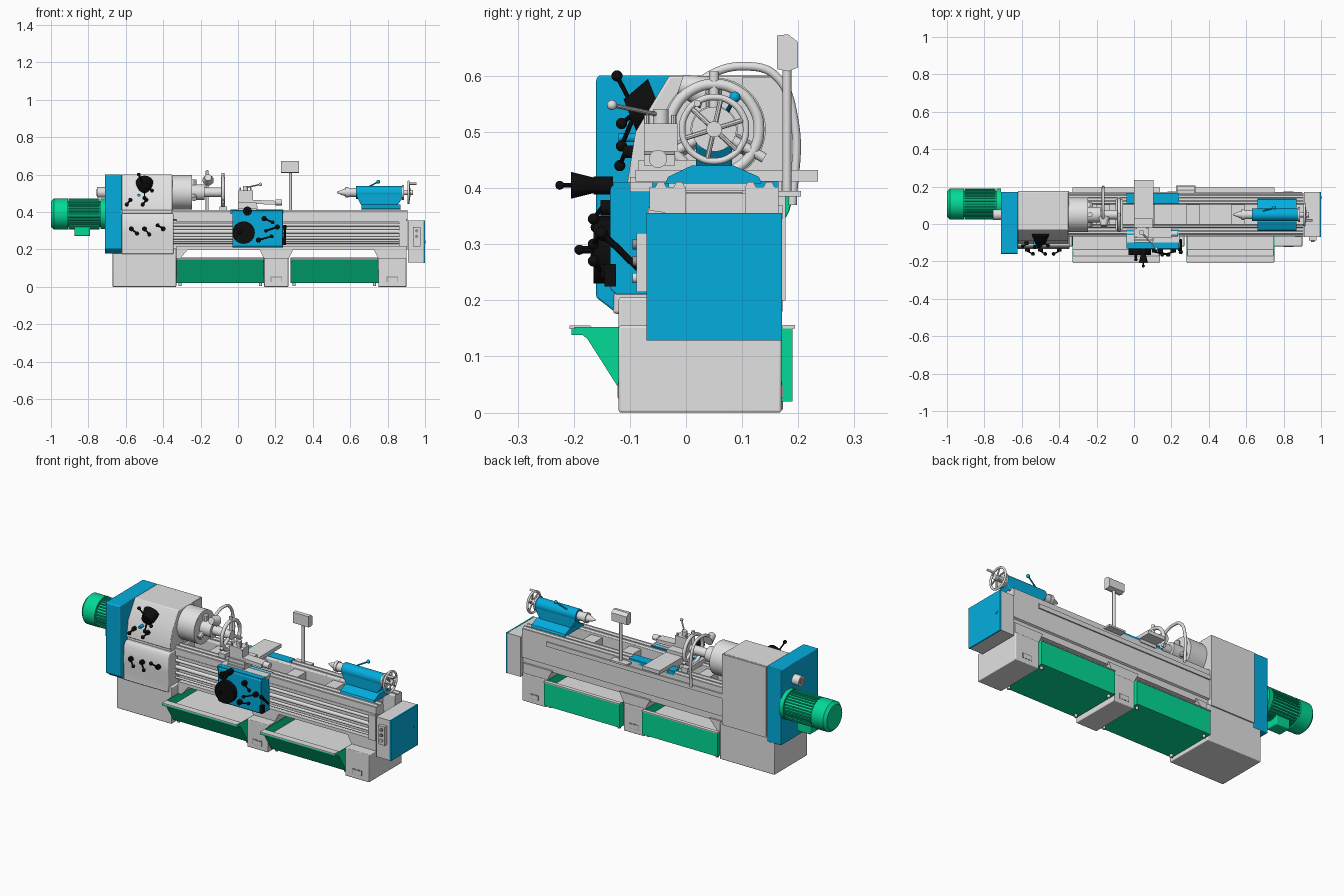
import bpy, bmesh, math
from mathutils import Vector

def material(name, rgb):
    m = bpy.data.materials.new(name)
    m.diffuse_color = (*rgb, 1)
    return m

GREY = material("light grey paint", (0.76, 0.76, 0.76))
DARK = material("recess grey", (0.3, 0.3, 0.3))
BLUE = material("blue paint", (0.001, 0.42, 0.74))
GREEN = material("green paint", (0.001, 0.70, 0.31))
BLACK = material("black plastic", (0.004, 0.004, 0.004))
SY, SZ = 0.05, 0.505  # spindle axis

def finish(name, bm, mat, bevel=0, smooth=False):
    bmesh.ops.recalc_face_normals(bm, faces=bm.faces[:])
    me = bpy.data.meshes.new(name)
    bm.to_mesh(me)
    bm.free()
    ob = bpy.data.objects.new(name, me)
    bpy.context.collection.objects.link(ob)
    me.materials.append(mat)
    if bevel:
        b = ob.modifiers.new("rounded edges", 'BEVEL')
        b.width, b.segments = bevel, 3
    if smooth or bevel:
        bpy.ops.object.select_all(action='DESELECT')
        ob.select_set(True)
        bpy.context.view_layer.objects.active = ob
        bpy.ops.object.shade_smooth_by_angle(angle=math.radians(35))

def prism(name, pts, a, b, mat=GREY, axis='X', bevel=0):
    # axis X: points are (y, z); axis Y: points are (x, z)
    bm = bmesh.new()
    lo, hi = ([bm.verts.new((t, p[0], p[1]) if axis == 'X' else (p[0], t, p[1])) for p in pts] for t in (a, b))
    bm.faces.new(lo)
    bm.faces.new(hi)
    for i in range(len(pts)):
        j = (i + 1) % len(pts)
        bm.faces.new((lo[i], lo[j], hi[j], hi[i]))
    finish(name, bm, mat, bevel)

def box(name, x0, x1, y0, y1, z0, z1, mat=GREY, bevel=0):
    prism(name, [(y0, z0), (y1, z0), (y1, z1), (y0, z1)], x0, x1, mat, 'X', bevel)

def cyl(name, p, q, r, mat=GREY, r2=None, seg=32):
    p, q = Vector(p), Vector(q)
    bm = bmesh.new()
    bmesh.ops.create_cone(bm, cap_ends=True, segments=seg, radius1=r,
                          radius2=r if r2 is None else r2, depth=(q - p).length)
    bm.transform((q - p).to_track_quat('Z', 'Y').to_matrix().to_4x4())
    bmesh.ops.translate(bm, verts=bm.verts[:], vec=(p + q) / 2)
    finish(name, bm, mat, smooth=True)

def shaft(name, x0, x1, r, mat=GREY, r2=None, y=SY, z=SZ, seg=32):
    cyl(name, (x0, y, z), (x1, y, z), r, mat, r2, seg)

def knob(name, x, y0, y1, z, r, mat=BLACK, r2=None):
    cyl(name, (x, y0, z), (x, y1, z), r, mat, r2)

def lever(name, p, q, mat=BLACK, r=0.004, ball=0.01):
    cyl(name + "_rod", p, q, r, mat, seg=10)
    bm = bmesh.new()
    bmesh.ops.create_uvsphere(bm, u_segments=16, v_segments=10, radius=ball)
    bmesh.ops.translate(bm, verts=bm.verts[:], vec=q)
    finish(name + "_knob", bm, mat, smooth=True)

def tube(name, pts, r, closed=False):
    cu = bpy.data.curves.new(name, 'CURVE')
    cu.dimensions, cu.bevel_depth, cu.bevel_resolution = '3D', r, 3
    s = cu.splines.new('BEZIER')
    s.bezier_points.add(len(pts) - 1)
    s.use_cyclic_u = closed
    for b, p in zip(s.bezier_points, pts):
        b.co = p
        b.handle_left_type = b.handle_right_type = 'AUTO'
    cu.materials.append(GREY)
    bpy.context.collection.objects.link(bpy.data.objects.new(name, cu))

def around(x, r, a, y=SY, z=SZ):
    return (x, y + r * math.cos(a), z + r * math.sin(a))

def ring(name, x, R, r):
    tube(name, [around(x, R, math.tau * i / 12) for i in range(12)], r, True)

# Pedestals and bed feet
box("headstock_pedestal", -0.67, -0.33, -0.12, 0.17, 0, 0.205, GREY, 0.004)
for nm, a, b, c in (("middle", 0.14, 0.27, 0.30), ("end", 0.75, 0.90, 0.90)):
    box(nm + "_leg", a, b, -0.12, 0.17, 0, 0.155, GREY, 0.004)
    prism(nm + "_bed_foot", [(a, 0.15), (b, 0.15), (c, 0.21), (a - 0.03, 0.21)], -0.06, 0.165, GREY, 'Y')
    m = (a + b) / 2
    for y in (-0.1215, 0.1705):
        box(nm + "_leg_recess", m - 0.03, m + 0.03, y, y + 0.001, 0.025, 0.055, DARK)
        box(nm + "_leg_recess_pad", m - 0.026, m + 0.028, y - 0.001, y + 0.002, 0.027, 0.049)
prism("left_bed_foot", [(-0.33, 0.15), (-0.31, 0.15), (-0.26, 0.21), (-0.33, 0.21)], -0.06, 0.165, GREY, 'Y')

# Chip trays: green trough with a grey lining and lips
for nm, a, b in (("left", -0.33, 0.14), ("right", 0.28, 0.75)):
    prism(nm + "_chip_tray", [(-0.204, 0.15), (-0.204, 0.138), (-0.18, 0.138), (-0.105, 0.02), (0.19, 0.02),
                              (0.19, 0.15), (0.183, 0.15), (0.183, 0.105), (-0.14, 0.105), (-0.172, 0.15)], a, b, GREEN)
    prism(nm + "_tray_lining", [(-0.208, 0.149), (-0.172, 0.149), (-0.14, 0.104), (0.183, 0.104), (0.183, 0.108),
                                (-0.137, 0.108), (-0.17, 0.155), (-0.208, 0.155)], a + 0.003, b - 0.003)
    box(nm + "_tray_back_lip", a, b, 0.172, 0.194, 0.15, 0.156)
    for x in (a, b - 0.005):
        prism(nm + "_tray_end", [(-0.2, 0.152), (-0.14, 0.1), (0.185, 0.1), (0.185, 0.152)], x, x + 0.005, GREEN)
    for x, y in ((a + 0.02, -0.085), (a + 0.02, 0.165), (b - 0.02, -0.085), (b - 0.02, 0.165)):
        cyl(nm + "_tray_foot", (x, y, 0.005), (x, y, 0.025), 0.008, GREY, seg=12)

# Bed with open channel, ways, webs, feed shafts and rack
prism("bed", [(-0.03, 0.2), (0.155, 0.2), (0.155, 0.235), (0.165, 0.24), (0.165, 0.402), (0.105, 0.402), (0.105, 0.3),
              (0.0, 0.3), (0.0, 0.402), (-0.065, 0.402), (-0.065, 0.36), (-0.03, 0.355)], -0.35, 0.905)
for i in range(5):
    box("bed_web", 0.24 * i - 0.2, 0.24 * i - 0.13, -0.01, 0.11, 0.3, 0.39)
for y in (-0.045, -0.012, 0.115, 0.148):
    prism("bed_way", [(y - .011, .4), (y + .011, .4), (y + .005, .411), (y - .005, .411)], -0.35, 0.905)
for z, r in ((0.332, 0.009), (0.295, 0.011), (0.262, 0.008), (0.236, 0.006)):
    shaft("feed_shaft", -0.35, 0.9, r, GREY, None, -0.055, z, 16)
for row in (("bed_front_foot", -0.33, 0.9, -0.06, -0.03, 0.2, 0.218), ("back_rail", -0.35, 0.75, 0.163, 0.172, 0.345, 0.37),
            ("feed_rack", -0.33, 0.9, -0.068, -0.03, 0.348, 0.365), ("shaft_bracket", 0.86, 0.905, -0.07, -0.03, 0.215, 0.355),
            # Electrical box at the right end
            ("electrical_box", 0.91, 0.992, -0.07, 0.17, 0.13, 0.355), ("switch_plate", 0.935, 0.975, -0.088, -0.07, 0.215, 0.32),
            ("electrical_box_door", 0.992, 1.0, -0.07, 0.171, 0.128, 0.356, BLUE)):
    box(*row)
shaft("door_lock", 0.998, 1.002, 0.008, BLUE, None, 0.142, 0.24)
for z, mat in ((0.24, GREY), (0.27, DARK), (0.30, DARK)):
    knob("switch", 0.955, -0.088, -0.095, z, 0.009, mat)

# Feed gearbox and headstock
prism("feed_gearbox", [(-0.13, 0.176), (-0.128, 0.23), (-0.134, 0.29), (-0.128, 0.37), (-0.115, 0.392),
                       (0.165, 0.392), (0.165, 0.176)], -0.622, -0.345, GREY, 'X', 0.006)
box("gearbox_top", -0.62, -0.352, -0.095, 0.165, 0.39, 0.415)
box("headstock_cabinet", -0.621, -0.347, 0.10, 0.177, 0.2, 0.597)
prism("headstock", [(-0.105, 0.408), (0.17, 0.408), (0.17, 0.6), (-0.03, 0.6), (-0.09, 0.5)], -0.622, -0.35, GREY, 'X', 0.004)
cyl("speed_dial", (-0.5, -0.05, 0.55), (-0.5, -0.10, 0.53), 0.048, BLACK, 0.03)
for dx, y, z in ((-0.03, -0.123, 0.6), (0.04, -0.115, 0.515), (0.0, -0.115, 0.475)):
    lever("speed_lever", (-0.5, -0.09, 0.535), (-0.5 + dx, y, z))
for x in (-0.575, -0.49):
    knob("selector_hub", x, -0.09, -0.112, 0.465, 0.011)
    lever("selector", (x, -0.108, 0.465), (x - 0.02, -0.118, 0.44))
knob("selector_button", -0.53, -0.09, -0.12, 0.49, 0.008, BLUE)
for x, dx, dz in ((-0.57, 0.03, -0.025), (-0.50, 0.025, -0.03), (-0.40, -0.03, 0.02)):
    knob("feed_hub", x, -0.125, -0.147, 0.31, 0.013)
    lever("feed_lever", (x, -0.145, 0.31), (x + dx, -0.16, 0.31 + dz))

# Belt cover and spindle tail
prism("belt_cover", [(-0.16, 0.205), (-0.125, 0.178), (0.172, 0.178), (0.172, 0.601), (-0.155, 0.601), (-0.16, 0.595)],
      -0.712, -0.622, BLUE, 'X', 0.006)
shaft("spindle_tail", -0.755, -0.71, 0.028)
shaft("spindle_bore", -0.757, -0.754, 0.018, DARK)

# Motor with cooling ribs
my, mz = 0.107, 0.39
for nm, x0, x1, r, r2 in (("flange", -0.735, -0.71, 0.082, None), ("body", -0.92, -0.73, 0.07, None),
                          ("fan_cover", -0.985, -0.91, 0.083, None), ("fan_cap", -1.0, -0.985, 0.068, 0.083)):
    shaft("motor_" + nm, x0, x1, r, GREEN, r2, my, mz)
for i in range(32):
    _, y, z = around(0, 0.078, math.tau * i / 32, my, mz)
    shaft("motor_rib", -0.905, -0.74, 0.0045, GREEN, None, y, z, 6)
box("motor_terminal_box", -0.875, -0.79, 0.07, 0.145, 0.272, 0.33, GREEN, 0.005)

# Chuck, workpiece, steady rest and coolant hose
shaft("chuck", -0.355, -0.245, 0.092, seg=48)
shaft("spindle_nose", -0.245, -0.18, 0.042)
shaft("workpiece", -0.18, -0.07, 0.025)
ring("steady_ring", -0.08, 0.08, 0.010)
box("steady_base", -0.10, -0.06, -0.03, 0.13, 0.4, 0.43)
for d in (90, 210, 330):
    a = math.radians(d)
    cyl("chuck_jaw", around(-0.235, 0.03, a), around(-0.235, 0.07, a), 0.014, GREY, seg=8)
    cyl("steady_finger", around(-0.08, 0.025, a), around(-0.08, 0.103, a), 0.009, GREY, seg=12)
tube("coolant_hose", [(-0.165, y, z) for y, z in ((0.19, 0.37), (0.193, 0.52), (0.16, 0.60), (0.11, 0.617),
                                                 (0.04, 0.60), (0.02, 0.58))], 0.008)
cyl("hose_nozzle", (-0.16, -0.01, 0.585), (-0.16, 0.035, 0.57), 0.018, GREY, 0.03)

# Saddle, cross slide and tool post
for row in (("saddle_front", -0.04, 0.24, -0.13, -0.03, 0.39, 0.41, BLUE), ("saddle_wiper", -0.038, 0.243, -0.1, -0.06, 0.393, 0.411),
            ("saddle_back", -0.04, 0.24, 0.11, 0.165, 0.39, 0.413, BLUE), ("saddle_bridge", 0.0, 0.10, -0.1, 0.17, 0.395, 0.42),
            ("cross_slide", 0.0, 0.105, -0.09, 0.235, 0.412, 0.432), ("compound_base", 0.0, 0.10, -0.085, 0.03, 0.43, 0.45),
            ("tool_post", 0.0, 0.08, -0.075, -0.015, 0.465, 0.515)):
    box(*row)
prism("compound_slide", [(0.0, 0.445), (0.2, 0.44), (0.2, 0.46), (0.0, 0.468)], -0.075, -0.02, GREY, 'Y')
shaft("compound_handle", 0.2, 0.235, 0.016, y=-0.05, z=0.452)
cyl("tool_post_cap", (0.04, -0.045, 0.515), (0.04, -0.045, 0.54), 0.014)
lever("tool_post_lever", (0.04, -0.045, 0.53), (0.12, -0.132, 0.548), GREY, 0.004, 0.009)
for x, y in ((0.012, -0.07), (0.068, -0.07), (0.012, -0.022), (0.068, -0.022)):
    cyl("tool_screw", (x, y, 0.51), (x, y, 0.53), 0.005, GREY, seg=8)

# Apron and its controls
prism("apron", [(-0.06, 0.21), (-0.125, 0.21), (-0.135, 0.22), (-0.135, 0.40), (-0.128, 0.408), (-0.06, 0.408)],
      -0.03, 0.24, BLUE, 'X', 0.003)
knob("apron_wheel", 0.03, -0.13, -0.165, 0.29, 0.06)
lever("apron_wheel_handle", (0.01, -0.16, 0.29), (0.01, -0.19, 0.29), BLACK, 0.007, 0.009)
knob("cross_feed_dial", 0.05, -0.13, -0.165, 0.405, 0.016)
knob("cross_feed_knob", 0.05, -0.165, -0.205, 0.405, 0.014, BLACK, 0.024)
lever("cross_feed_handle", (0.05, -0.2, 0.405), (0.05, -0.225, 0.405), BLACK, 0.004, 0.008)
for x, z, dx, dz in ((0.11, 0.25, 0.07, 0.02), (0.14, 0.365, 0.045, -0.02), (0.21, 0.32, -0.06, -0.02)):
    knob("apron_hub", x, -0.13, -0.152, z, 0.014)
    lever("apron_lever", (x, -0.15, z), (x + dx, -0.165, z + dz))
lever("clutch_lever", (0.25, -0.085, 0.257), (0.25, -0.15, 0.32), BLACK, 0.006, 0.011)
box("clutch_hub", 0.235, 0.256, -0.145, -0.125, 0.225, 0.265, BLACK)

# Tailstock
prism("tailstock_base", [(-0.037, 0.408), (0.135, 0.408), (0.13, 0.42), (0.085, 0.44), (0.01, 0.44), (-0.032, 0.42)],
      0.66, 0.87, BLUE)
prism("tailstock_body", [(0.66, 0.435), (0.85, 0.435), (0.88, 0.475), (0.88, 0.505), (0.635, 0.505), (0.635, 0.48)],
      0.018, 0.082, BLUE, 'Y', 0.004)
for nm, x0, x1, r, mat, r2 in (("tailstock_barrel", 0.63, 0.88, 0.034, BLUE, None), ("quill", 0.585, 0.63, 0.024, GREY, None),
                               ("quill_collar", 0.575, 0.592, 0.028, GREY, None), ("live_center", 0.53, 0.576, 0.004, GREY, 0.022),
                               ("barrel_end_cap", 0.878, 0.888, 0.04, GREY, None), ("tail_screw", 0.88, 0.935, 0.014, GREY, None)):
    shaft(nm, x0, x1, r, mat, r2)
lever("quill_lock", (0.69, SY + .02, 0.53), (0.75, SY + .037, 0.562), BLUE, 0.004, 0.01)
ring("tailstock_wheel_rim", 0.912, 0.057, 0.006)
for i in range(6):
    cyl("wheel_spoke", (0.92, SY, SZ), around(0.912, 0.056, math.tau * i / 6 + 0.3), 0.0045, GREY, seg=8)
shaft("wheel_handle", 0.912, 0.955, 0.006, y=SY - .03, z=SZ + .046)

# Readout display on a post
box("readout_bracket", 0.225, 0.33, 0.16, 0.205, 0.385, 0.395)
cyl("readout_post", (0.28, 0.18, 0.39), (0.28, 0.18, 0.615), 0.008, GREY, seg=16)
prism("readout_display", [(0.162, 0.612), (0.182, 0.608), (0.2, 0.615), (0.2, 0.66), (0.182, 0.674), (0.162, 0.672)], 0.23, 0.325)
